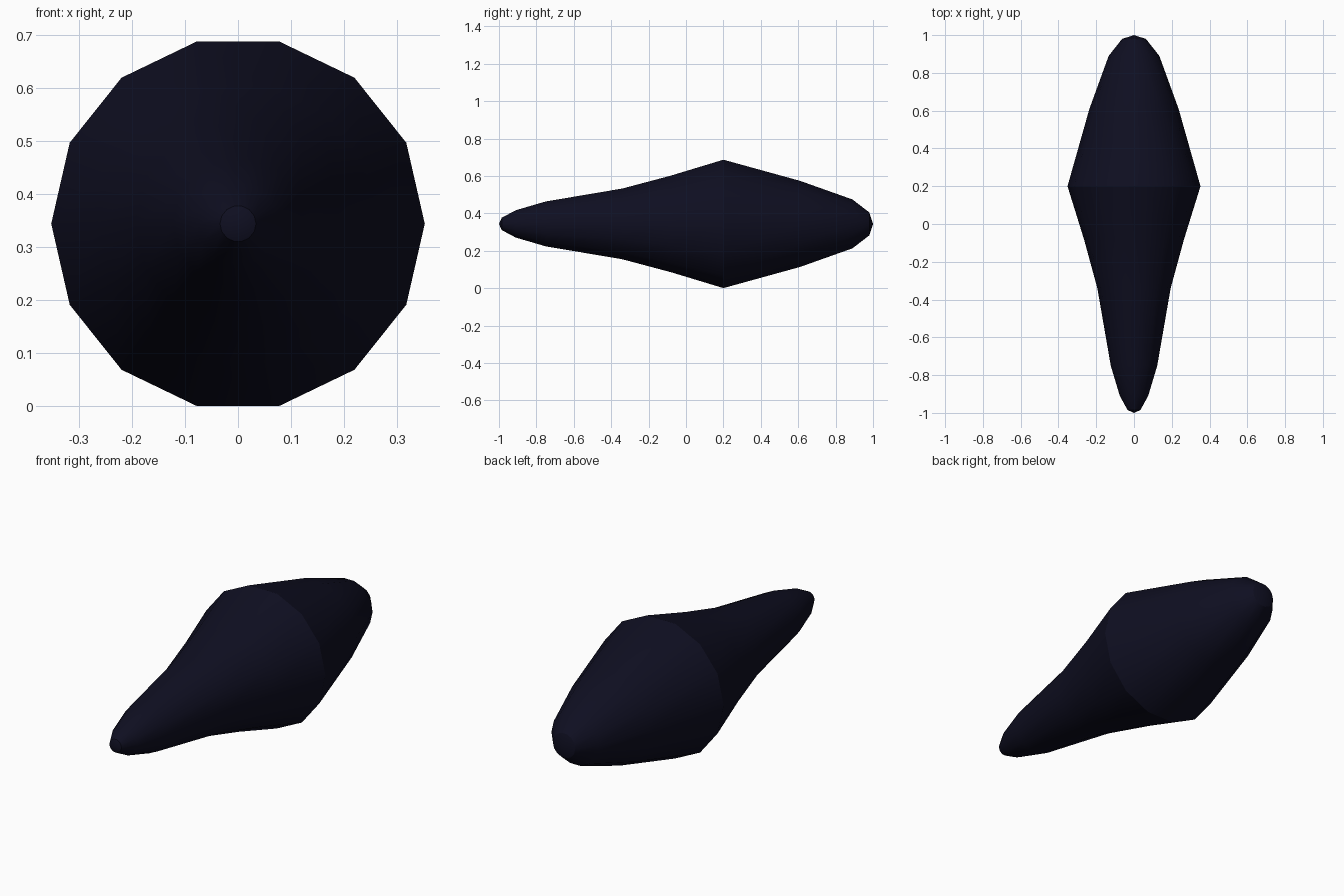
import bpy, bmesh, math

if "Cube" in bpy.data.objects:
    bpy.data.objects.remove(bpy.data.objects["Cube"])

SIDES = 14
CENTRE_Z = 0.344

# Lengthwise profile: (y position, radius), pointed tail to blunt end
PROFILE = [(-0.985, 0.034), (-0.91, 0.075), (-0.75, 0.123), (-0.34, 0.194),
           (-0.08, 0.265), (0.2, 0.352), (0.61, 0.236), (0.89, 0.134),
           (0.98, 0.063)]

# Single dark navy colour
navy = bpy.data.materials.new("dark navy")
navy.diffuse_color = (0.0045, 0.0045, 0.015, 1)
navy.use_nodes = True
navy.node_tree.nodes["Principled BSDF"].inputs["Base Color"].default_value = navy.diffuse_color

# Spindle body: rings lofted along y, closed by a tip at each end
bm = bmesh.new()
rings = []
for y, r in PROFILE:
    rings.append([bm.verts.new((r * math.cos(2 * math.pi * i / SIDES), y,
                                CENTRE_Z + r * math.sin(2 * math.pi * i / SIDES)))
                  for i in range(SIDES)])
front_tip = bm.verts.new((0, -1, CENTRE_Z))
back_tip = bm.verts.new((0, 1, CENTRE_Z))
for i in range(SIDES):
    j = (i + 1) % SIDES
    for a, b in zip(rings, rings[1:]):
        bm.faces.new((a[i], a[j], b[j], b[i]))
    bm.faces.new((front_tip, rings[0][j], rings[0][i]))
    bm.faces.new((back_tip, rings[-1][i], rings[-1][j]))
bmesh.ops.recalc_face_normals(bm, faces=bm.faces)

mesh = bpy.data.meshes.new("spindle_body")
bm.to_mesh(mesh)
bm.free()
mesh.materials.append(navy)
body = bpy.data.objects.new("spindle_body", mesh)
bpy.context.collection.objects.link(body)

# Soft facets with a crisp crease at the widest ring
bpy.context.view_layer.objects.active = body
body.select_set(True)
bpy.ops.object.shade_smooth_by_angle(angle=math.radians(30))
